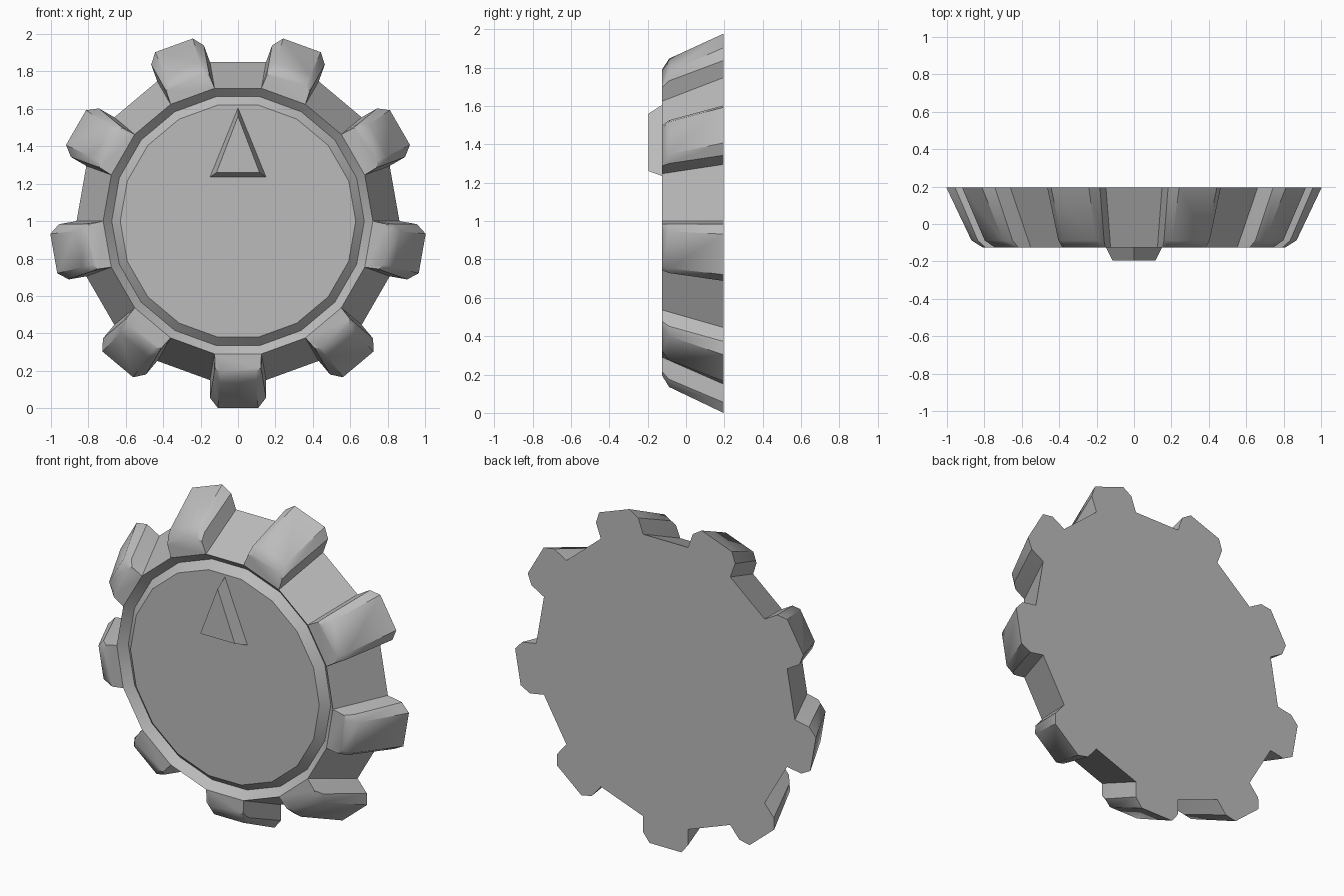
import bpy, bmesh, math

if "Cube" in bpy.data.objects:
    bpy.data.objects.remove(bpy.data.objects["Cube"])

CENTRE_Z = 1.0
FRONT, BACK = -0.125, 0.195
SIDES, TEETH = 18, 9

grey = bpy.data.materials.new("grey")
grey.diffuse_color = (0.5, 0.5, 0.5, 1)
grey.use_nodes = True
grey.node_tree.nodes["Principled BSDF"].inputs["Base Color"].default_value = grey.diffuse_color


def loft(name, rings, smooth_bands=()):
    """Skin a closed solid through equal-length rings of points."""
    bm = bmesh.new()
    loops = [[bm.verts.new(p) for p in ring] for ring in rings]
    bm.faces.new(loops[0])
    bm.faces.new(loops[-1])
    n = len(loops[0])
    for band, (a, b) in enumerate(zip(loops, loops[1:])):
        for i in range(n):
            j = (i + 1) % n
            face = bm.faces.new((a[i], a[j], b[j], b[i]))
            face.smooth = band in smooth_bands
    bmesh.ops.recalc_face_normals(bm, faces=bm.faces)
    # keep creases between the bands crisp
    for e in bm.edges:
        if len(e.link_faces) == 2 and e.calc_face_angle() > math.radians(40):
            e.smooth = False
    mesh = bpy.data.meshes.new(name)
    bm.to_mesh(mesh)
    bm.free()
    mesh.materials.append(grey)
    obj = bpy.data.objects.new(name, mesh)
    bpy.context.collection.objects.link(obj)
    return obj


def polygon_ring(apothem, y):
    r = apothem / math.cos(math.pi / SIDES)
    angles = [2 * math.pi * k / SIDES for k in range(SIDES)]
    return [(r * math.cos(a), y, CENTRE_Z + r * math.sin(a)) for a in angles]


def tooth_ring(half, y, a):
    """Mirror a half outline of (radius, side offset) and turn it to angle a."""
    outline = half + [(r, -s) for r, s in reversed(half)]
    return [(r * math.cos(a) - s * math.sin(a), y,
             CENTRE_Z + r * math.sin(a) + s * math.cos(a)) for r, s in outline]


# tapered body with a V groove around the front disc
body = [(0.85, BACK), (0.71, FRONT), (0.665, -0.08), (0.62, FRONT)]
loft("knob_body", [polygon_ring(*p) for p in body], smooth_bands=(1, 2))

# grip teeth: chamfered outlines at the back, near the front and at the front
sections = [
    ([(0.85, 0.15), (0.945, 0.15), (1.0, 0.107)], BACK),
    ([(0.726, 0.128), (0.825, 0.13), (0.865, 0.098)], -0.088),
    ([(0.71, 0.125), (0.785, 0.122), (0.805, 0.095)], FRONT),
]
for k in range(TEETH):
    angle = math.radians(-90 + 360 / TEETH * k)
    tooth = loft("grip_tooth_%d" % (k + 1),
                 [tooth_ring(half, y, angle) for half, y in sections])
    bpy.ops.object.select_all(action='DESELECT')
    tooth.select_set(True)
    bpy.context.view_layer.objects.active = tooth
    bpy.ops.object.shade_smooth_by_angle(angle=math.radians(55))

# raised triangular pointer
loft("pointer", [
    [(-0.15, FRONT, 1.235), (0.15, FRONT, 1.235), (0, FRONT, 1.605)],
    [(-0.115, -0.195, 1.26), (0.115, -0.195, 1.26), (0, -0.195, 1.56)],
])
